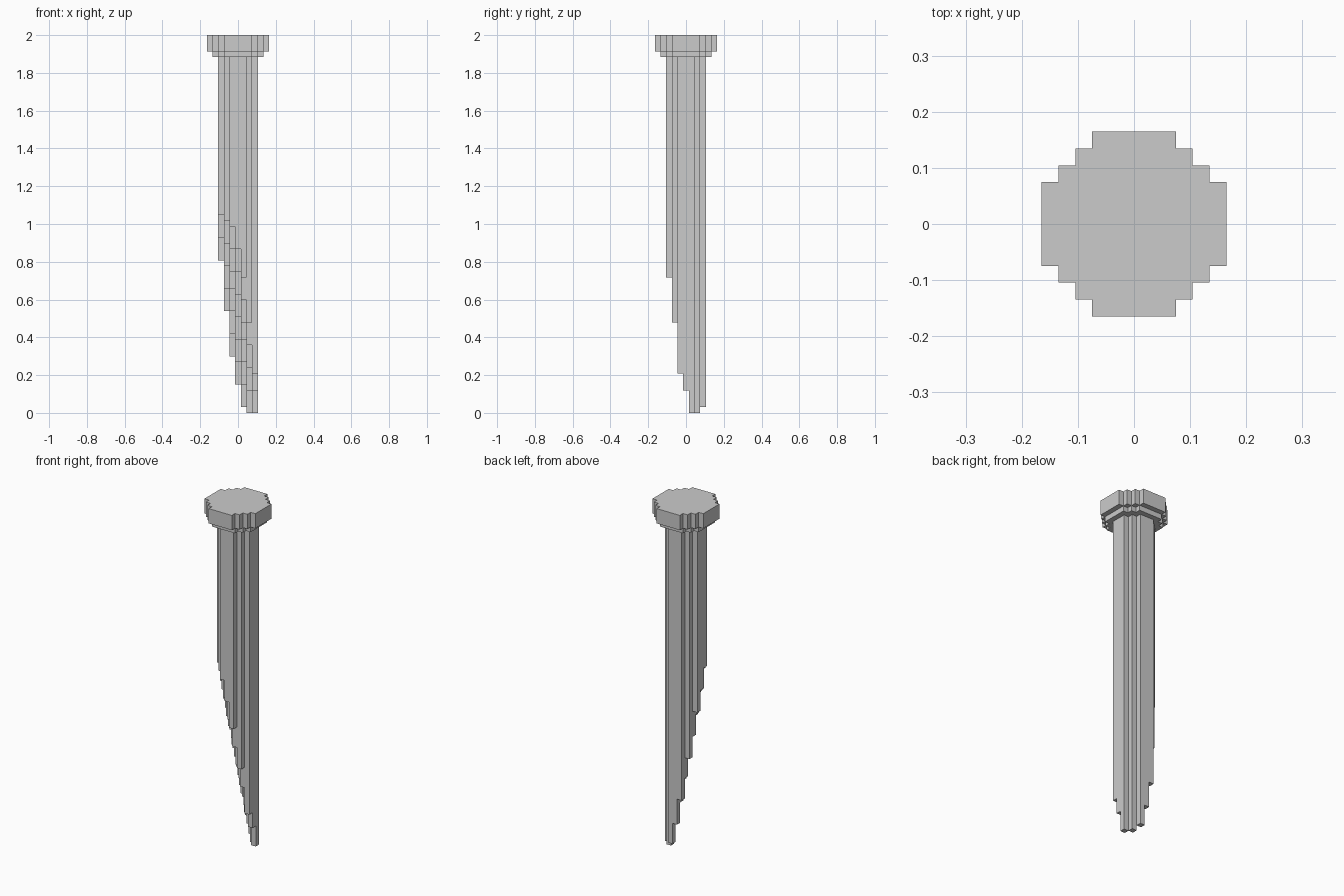
import bpy, bmesh, math

if "Cube" in bpy.data.objects:
    bpy.data.objects.remove(bpy.data.objects["Cube"])

U = 0.0299      # edge length of one block
TOP = 2.0


def disc(cells):
    """Grid cells whose centres lie inside a circle that many cells wide."""
    r = cells // 2
    return [(i, j) for i in range(-r, r + 1) for j in range(-r, r + 1)
            if math.hypot(i, j) <= cells / 2]


def block_part(name, bottoms, top):
    """Closed blocky solid: a flat top and its own bottom height per cell."""
    bm = bmesh.new()

    def quad(*pts):
        bm.faces.new([bm.verts.new(p) for p in pts])

    for (i, j), lo in bottoms.items():
        x0, x1, y0, y1 = [(k + s) * U for k in (i, j) for s in (-0.5, 0.5)]
        quad((x0, y0, top), (x1, y0, top), (x1, y1, top), (x0, y1, top))
        quad((x0, y1, lo), (x1, y1, lo), (x1, y0, lo), (x0, y0, lo))
        # walls only where the neighbouring column ends higher up
        for di, dj, a, b in ((1, 0, (x1, y0), (x1, y1)),
                             (-1, 0, (x0, y1), (x0, y0)),
                             (0, 1, (x1, y1), (x0, y1)),
                             (0, -1, (x0, y0), (x1, y0))):
            hi = bottoms.get((i + di, j + dj), top)
            if hi > lo + 1e-5:
                quad((*a, lo), (*b, lo), (*b, hi), (*a, hi))
    # merge the cells into clean flat faces
    bmesh.ops.remove_doubles(bm, verts=bm.verts, dist=1e-5)
    bmesh.ops.dissolve_limit(bm, angle_limit=0.01, verts=bm.verts, edges=bm.edges)
    mesh = bpy.data.meshes.new(name)
    bm.to_mesh(mesh)
    bm.free()
    obj = bpy.data.objects.new(name, mesh)
    bpy.context.collection.objects.link(obj)
    return obj


# Head: wide cap with a one-block narrower collar beneath it
head = {c: 64 * U for c in disc(11)}
head.update({c: 63 * U for c in disc(9)})
block_part("head", head, TOP)

# Shaft: lower end is cut along a slanted plane, stepped to whole blocks
shaft = {(i, j): max(0, round(17.04 - 4.51 * i - 3.95 * j)) * U
         for i, j in disc(7)}
block_part("shaft", shaft, 63 * U)
